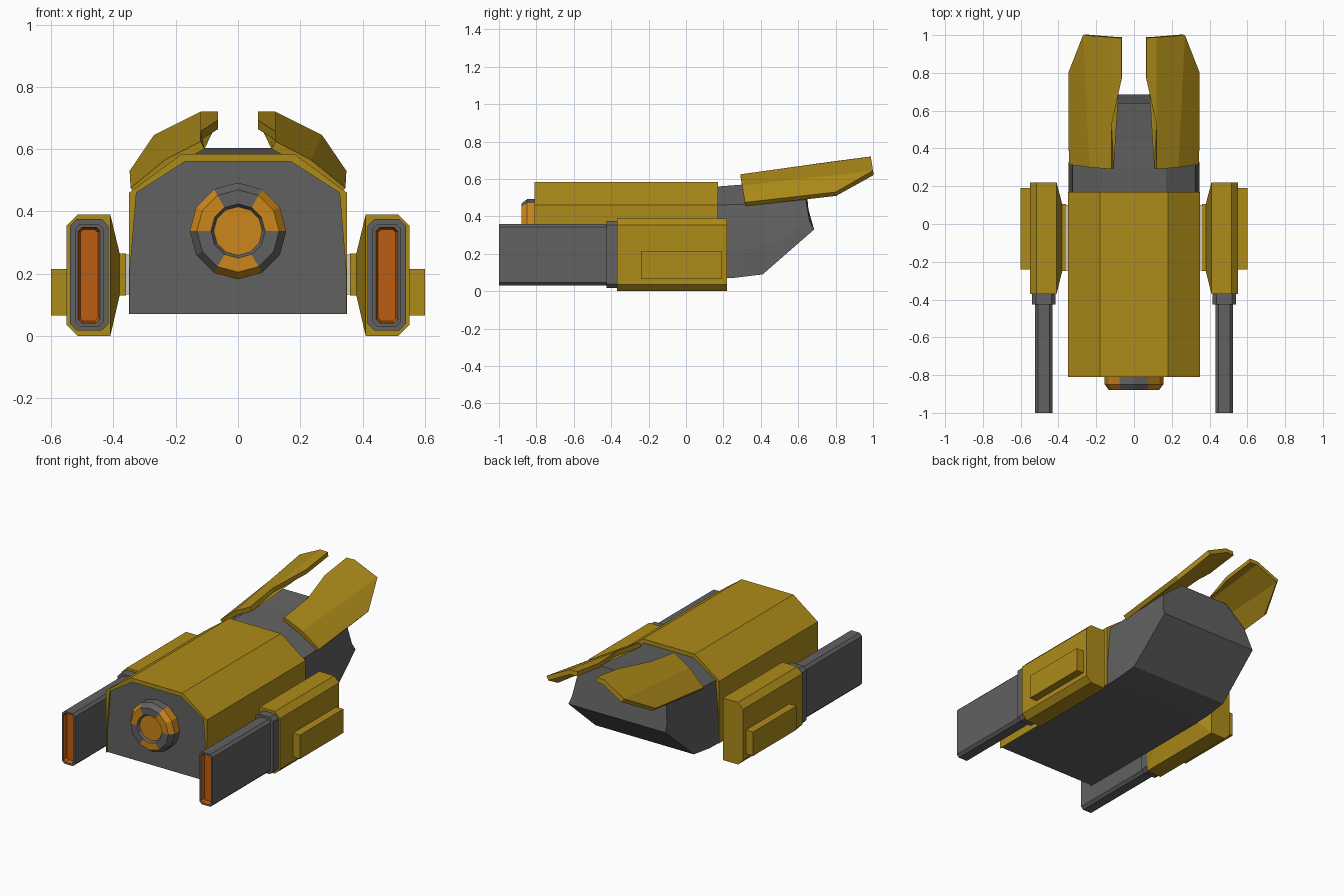
import bpy, bmesh
from math import cos, sin, pi

if "Cube" in bpy.data.objects:
    bpy.data.objects.remove(bpy.data.objects["Cube"])


def material(name, rgb):
    m = bpy.data.materials.new(name)
    m.diffuse_color = (*rgb, 1)
    m.use_nodes = True
    m.node_tree.nodes["Principled BSDF"].inputs["Base Color"].default_value = m.diffuse_color
    return m


GOLD = material("gold", (0.42, 0.26, 0.01))
DARK = material("dark_grey", (0.12, 0.12, 0.12))
ORANGE = material("orange", (0.60, 0.24, 0.01))
GLOW = material("burnt_orange", (0.50, 0.11, 0.006))


def finish(name, bm, mats, mirror):
    me = bpy.data.meshes.new(name)
    bm.to_mesh(me)
    bm.free()
    for m in mats:
        me.materials.append(m)
    ob = bpy.data.objects.new(name, me)
    bpy.context.collection.objects.link(ob)
    if mirror:
        mod = ob.modifiers.new("mirror", 'MIRROR')
        mod.use_mirror_merge = False
    return ob


def loft(name, sections, mats, mirror=False, pick=lambda ring, side: 0):
    """Skin a list of equal-length point rings and cap both ends."""
    bm = bmesh.new()
    rings = [[bm.verts.new(p) for p in s] for s in sections]
    n = len(rings[0])
    for i, (a, b) in enumerate(zip(rings, rings[1:])):
        for j in range(n):
            k = (j + 1) % n
            bm.faces.new((a[j], a[k], b[k], b[j])).material_index = pick(i, j)
    bm.faces.new(rings[0])
    bm.faces.new(rings[-1]).material_index = pick(len(rings) - 1, -1)
    bmesh.ops.recalc_face_normals(bm, faces=bm.faces)
    return finish(name, bm, mats, mirror)


def at_y(profile, y):
    return [(x, y, z) for x, z in profile]


def rect_x(x, y0, y1, z0, z1):
    return [(x, y0, z0), (x, y1, z0), (x, y1, z1), (x, y0, z1)]


def octagon(x0, x1, z0, z1, c):
    return [(x0 + c, z0), (x1 - c, z0), (x1, z0 + c), (x1, z1 - c),
            (x1 - c, z1), (x0 + c, z1), (x0, z1 - c), (x0, z0 + c)]


def both(half):
    """Complete a right-hand half section with its mirror image."""
    return half + [(-p[0], *p[1:]) for p in reversed(half)]


# Grey hull, continuing into the raised tail
hull = [(.346, .07), (.346, .22), (.326, .46), (.17, .56)]
loft("hull", [
    both(at_y(hull, -.80)),
    both(at_y(hull, .17)),
    both([(.346, .26, .072), (.346, .30, .22), (.326, .30, .465), (.17, .30, .57)]),
    both([(.342, .41, .09), (.343, .45, .25), (.322, .44, .47), (.17, .44, .58)]),
    both([(.338, .685, .33), (.33, .66, .375), (.31, .64, .49), (.17, .64, .603)]),
], [DARK])

# Gold shell wrapped over the hull
outer = [(.35, .07), (.35, .46), (.18, .585)]
shell = both(outer)
shell += [(-x, z) for x, z in hull] + [(x, z) for x, z in reversed(hull)]
loft("shell", [at_y(shell, -.81), at_y(shell, .17)], [GOLD])

# Round nose lamp with alternating grey and orange wedges
def ring(r, y):
    return [(r * cos(k * pi / 6), y, .337 + r * sin(k * pi / 6)) for k in range(12)]


loft("nose_lamp", [ring(.155, -.79), ring(.155, -.85), ring(.132, -.88),
                   ring(.087, -.88), ring(.078, -.865)], [DARK, ORANGE],
     pick=lambda i, j: 1 if i == 4 or (i < 3 and j // 2 % 2 == 0) else 0)

# Side pods with inner mounts and axles
pod = [(.41, 0), (.515, 0), (.55, .035), (.55, .355), (.515, .39), (.41, .39)]
loft("pod", [at_y(pod, -.37), at_y(pod, .22)], [GOLD], True)
loft("pod_mount", [rect_x(.36, -.25, .105, .13, .265),
                   rect_x(.38, -.25, .105, .13, .265),
                   rect_x(.41, -.37, .22, 0, .39)], [GOLD], True)
loft("axle", [rect_x(.33, -.245, .10, .133, .262),
              rect_x(.365, -.245, .10, .133, .262)], [], True)
loft("pod_panel", [rect_x(.54, -.24, .19, .065, .215),
                   rect_x(.60, -.24, .19, .065, .215)], [GOLD], True)

# Barrels with collars and recessed glowing muzzles
collar = octagon(.415, .54, .018, .375, .022)
loft("barrel_collar", [at_y(collar, -.425), at_y(collar, -.36)], [DARK], True)
barrel = octagon(.432, .524, .03, .36, .016)
rim = octagon(.443, .513, .041, .349, .012)
floor = octagon(.450, .506, .048, .342, .010)
loft("barrel", [at_y(barrel, -.40), at_y(barrel, -1), at_y(rim, -1), at_y(floor, -.975)],
     [DARK, GLOW], True, pick=lambda i, j: 1 if i >= 2 else 0)

# Folded tail fins
bm = bmesh.new()
v = [bm.verts.new(p) for p in [
    (.12, .29, .625), (.235, .30, .565), (.345, .315, .475),
    (.348, .80, .53), (.27, 1.0, .645), (.12, .988, .72),
    (.065, .985, .72), (.065, .77, .692), (.12, .52, .657)]]
for face in [(0, 1, 4, 5), (1, 2, 3, 4), (0, 5, 6, 7, 8)]:
    bm.faces.new([v[i] for i in face])
fin = finish("tail_fin", bm, [GOLD], True)
thick = fin.modifiers.new("thickness", 'SOLIDIFY')
thick.thickness = .028
thick.offset = -1
